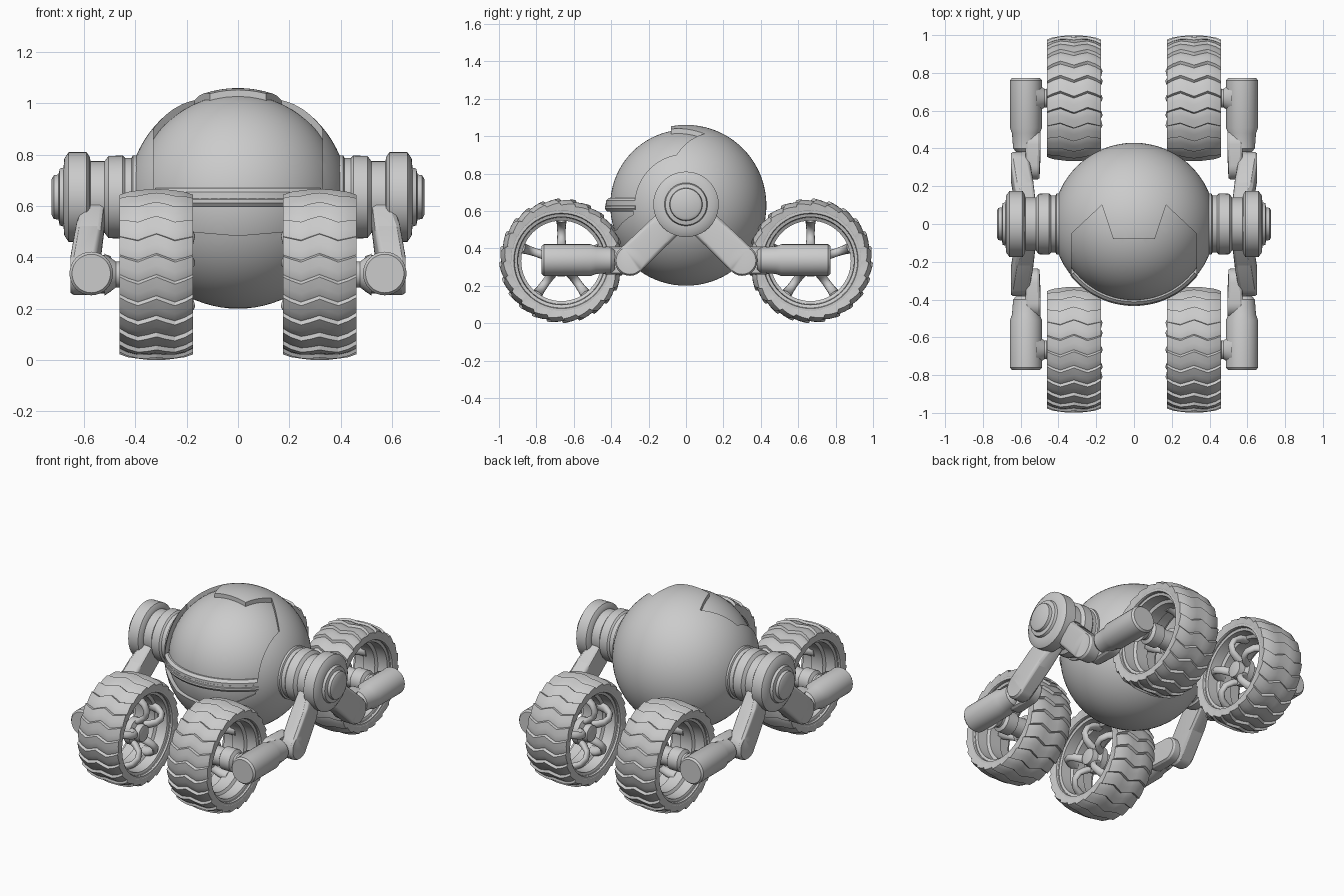
import bpy, bmesh, math
from mathutils import Vector, Matrix

if "Cube" in bpy.data.objects:
    bpy.data.objects.remove(bpy.data.objects["Cube"])

SIDES = [(1, 1), (-1, 1)]
CORNERS = [(1, 1), (-1, 1), (1, -1), (-1, -1)]


def finish(bm, name, copies=((1, 1),), angle=30):
    """Make one object per mirrored copy (sign of x, sign of y)."""
    bmesh.ops.recalc_face_normals(bm, faces=bm.faces)
    for sx, sy in copies:
        b = bm.copy()
        b.transform(Matrix.Diagonal((sx, sy, 1, 1)))
        if sx * sy < 0:
            bmesh.ops.reverse_faces(b, faces=b.faces)
        me = bpy.data.meshes.new(name)
        b.to_mesh(me)
        b.free()
        ob = bpy.data.objects.new(name, me)
        bpy.context.collection.objects.link(ob)
        smooth(ob, angle)
    bm.free()
    return ob


def smooth(ob, angle):
    bpy.ops.object.select_all(action='DESELECT')
    ob.select_set(True)
    bpy.context.view_layer.objects.active = ob
    bpy.ops.object.shade_smooth_by_angle(angle=math.radians(angle))


def skin(bm, rings, wrap=False, caps=False):
    """Bridge equal-length rings of points with quads."""
    rows = [[bm.verts.new(p) for p in r] for r in rings]
    n = len(rows[0])
    for i in range(len(rows) if wrap else len(rows) - 1):
        a, b = rows[i], rows[(i + 1) % len(rows)]
        for j in range(n):
            k = (j + 1) % n
            bm.faces.new((a[j], a[k], b[k], b[j]))
    if caps:
        bm.faces.new(rows[0])
        bm.faces.new(rows[-1])


def lathe_x(bm, profile, center, segs=48, closed=False):
    """Revolve (x, radius) points round an x axis through center (y, z)."""
    rings = [[(x, center[0] + r * math.cos(t), center[1] + r * math.sin(t))
              for t in (2 * math.pi * i / segs for i in range(segs))] for x, r in profile]
    skin(bm, rings, wrap=closed, caps=not closed)


def hull(bm, discs, segs=28):
    """Convex hull of discs (y, z, radius, x0, x1)."""
    vs = []
    for y, z, r, x0, x1 in discs:
        for x, k in ((x0, .9), (x0 + .012, 1), (x1 - .012, 1), (x1, .9)):
            for i in range(segs):
                t = 2 * math.pi * i / segs
                vs.append(bm.verts.new((x, y + k * r * math.cos(t), z + k * r * math.sin(t))))
    out = bmesh.ops.convex_hull(bm, input=vs)
    junk = {v for v in out["geom_interior"] + out["geom_unused"] if isinstance(v, bmesh.types.BMVert)}
    bmesh.ops.delete(bm, geom=list(junk), context='VERTS')


def ball(name, r):
    bm = bmesh.new()
    bmesh.ops.create_uvsphere(bm, u_segments=72, v_segments=40, radius=r,
                              matrix=Matrix.Translation((0, 0, .63)))
    return finish(bm, name)


def boolean(ob, cutter):
    m = ob.modifiers.new("cut", 'BOOLEAN')
    m.operation, m.solver, m.object = 'DIFFERENCE', 'EXACT', cutter
    cutter.hide_render = True


# Body: sphere with a recessed face opening above and below the brow band
body = ball("body_shell", .43)
core = ball("helper_core", .405)
upper = [(-.11, -.08), (.11, -.08), (.17, .10), (.33, -.05), (.33, -.6),
         (-.33, -.6), (-.33, -.05), (-.17, .10)]
lower = [(-.33, .625), (-.32, .58), (-.18, .50), (0, .485), (.18, .50), (.32, .58), (.33, .625)]
helpers = [core]
for name, rings in (("helper_upper", [[(x, y, z) for x, y in upper] for z in (.64, 1.3)]),
                    ("helper_lower", [[(x, y, z) for x, z in lower] for y in (-.6, -.1)])):
    bm = bmesh.new()
    skin(bm, rings, caps=True)
    cutter = finish(bm, name)
    boolean(cutter, core)
    boolean(body, cutter)
    helpers.append(cutter)
bpy.context.view_layer.update()
dg = bpy.context.evaluated_depsgraph_get()
mesh = bpy.data.meshes.new_from_object(body.evaluated_get(dg))
body.modifiers.clear()
body.data = mesh
for h in helpers:
    bpy.data.objects.remove(h)
smooth(body, 30)

# Band across the face
bm = bmesh.new()
band = [(.39, .595), (.422, .597), (.434, .612), (.434, .625), (.428, .63), (.428, .655), (.412, .67), (.39, .67)]
skin(bm, [[(r * math.sin(t), -r * math.cos(t), z) for r, z in band]
          for t in (math.radians(-51 + 102 * i / 32) for i in range(33))], caps=True)
finish(bm, "face_band")

# Shoulder pods
bm = bmesh.new()
lathe_x(bm, [(.34, .15), (.345, .162), (.41, .162), (.415, .152), (.44, .152), (.45, .162), (.505, .16),
             (.52, .14), (.575, .14), (.577, .155), (.59, .175), (.66, .175), (.677, .15), (.68, .115),
             (.695, .11), (.70, .088), (.718, .085), (.726, .07)], (0, .635))
finish(bm, "shoulder_pod", SIDES)

# Upper links, fanned out from the pods
bm = bmesh.new()
hull(bm, [(-.04, .585, .08, .52, .585), (-.17, .46, .08, .535, .63)])
hull(bm, [(-.17, .46, .08, .535, .63), (-.30, .335, .082, .56, .652)])
finish(bm, "upper_link", CORNERS)

# Lower links: knee plate, tapered neck and foot cylinder along y
bm = bmesh.new()
hull(bm, [(-.31, .335, .075, .50, .57), (-.42, .335, .075, .495, .575)])
foot = [(-.38, .05), (-.40, .068), (-.48, .074), (-.51, .085), (-.76, .085), (-.772, .075)]
skin(bm, [[(.572 + r * math.cos(t), y, .337 + r * math.sin(t))
           for t in (2 * math.pi * i / 32 for i in range(32))] for y, r in foot], caps=True)
finish(bm, "lower_link", CORNERS)

# Wheels
WX, WC = .318, (-.666, .333)


def spin(x, r, t):
    return (WX + x, WC[0] + r * math.cos(t), WC[1] + r * math.sin(t))


# Tyre: closed cross-section (x, radius, zigzag, lug height) swept in saw-tooth steps
section = [(-.125, .25, 0, 0), (-.138, .268, 0, .3), (-.143, .297, 0, 1), (-.112, .309, .045, 1),
           (-.072, .316, .085, 1), (-.036, .319, .042, 1), (0, .319, 0, 1)]
section += [(-x, r, z, h) for x, r, z, h in reversed(section[:-1])]
rings, lugs = [], 24
for i in range(lugs):
    for da, lift in ((0, 0), (.03, .014), (.15, .008), (.235, .003)):
        rings.append([spin(x, r + h * lift, 2 * math.pi * i / lugs + da + z) for x, r, z, h in section])
bm = bmesh.new()
skin(bm, rings, wrap=True)
finish(bm, "tyre", CORNERS, 18)

# Rim: open barrel with stepped lips
bm = bmesh.new()
half = [(.125, .28), (.137, .275), (.137, .255), (.12, .25), (.115, .235), (.05, .232), (.04, .215)]
lathe_x(bm, [(WX + x, r) for x, r in half] + [(WX - x, r) for x, r in reversed(half)], WC, 56, True)
finish(bm, "wheel_rim", CORNERS)

# Five arched spokes
path = [(-.02, .232, .036), (-.07, .218, .029), (-.115, .19, .024), (-.135, .15, .022),
        (-.125, .11, .023), (-.09, .08, .026), (-.03, .05, .03)]
bm = bmesh.new()
for k in range(5):
    t = math.pi / 2 + 2 * math.pi * k / 5
    pts = [Vector(spin(x, r, t)) for x, r, _ in path]
    side = Vector((0, -math.sin(t), math.cos(t)))
    rings = []
    for i, p in enumerate(pts):
        tan = (pts[min(i + 1, len(pts) - 1)] - pts[max(i - 1, 0)]).normalized()
        up = tan.cross(side)
        rings.append([p + path[i][2] * (side * math.cos(a) + up * math.sin(a) * .75)
                      for a in (2 * math.pi * j / 12 for j in range(12))])
    skin(bm, rings, caps=True)
finish(bm, "spokes", CORNERS, 50)

# Hub, and the axle cone that meets the foot cylinder
bm = bmesh.new()
lathe_x(bm, [(.20, .03), (.205, .05), (.24, .055), (.25, .085), (.29, .085), (.30, .06), (.37, .055),
             (.38, .07), (.45, .07), (.462, .05), (.475, .05), (.52, .082)], WC, 32)
finish(bm, "hub_axle", CORNERS)
